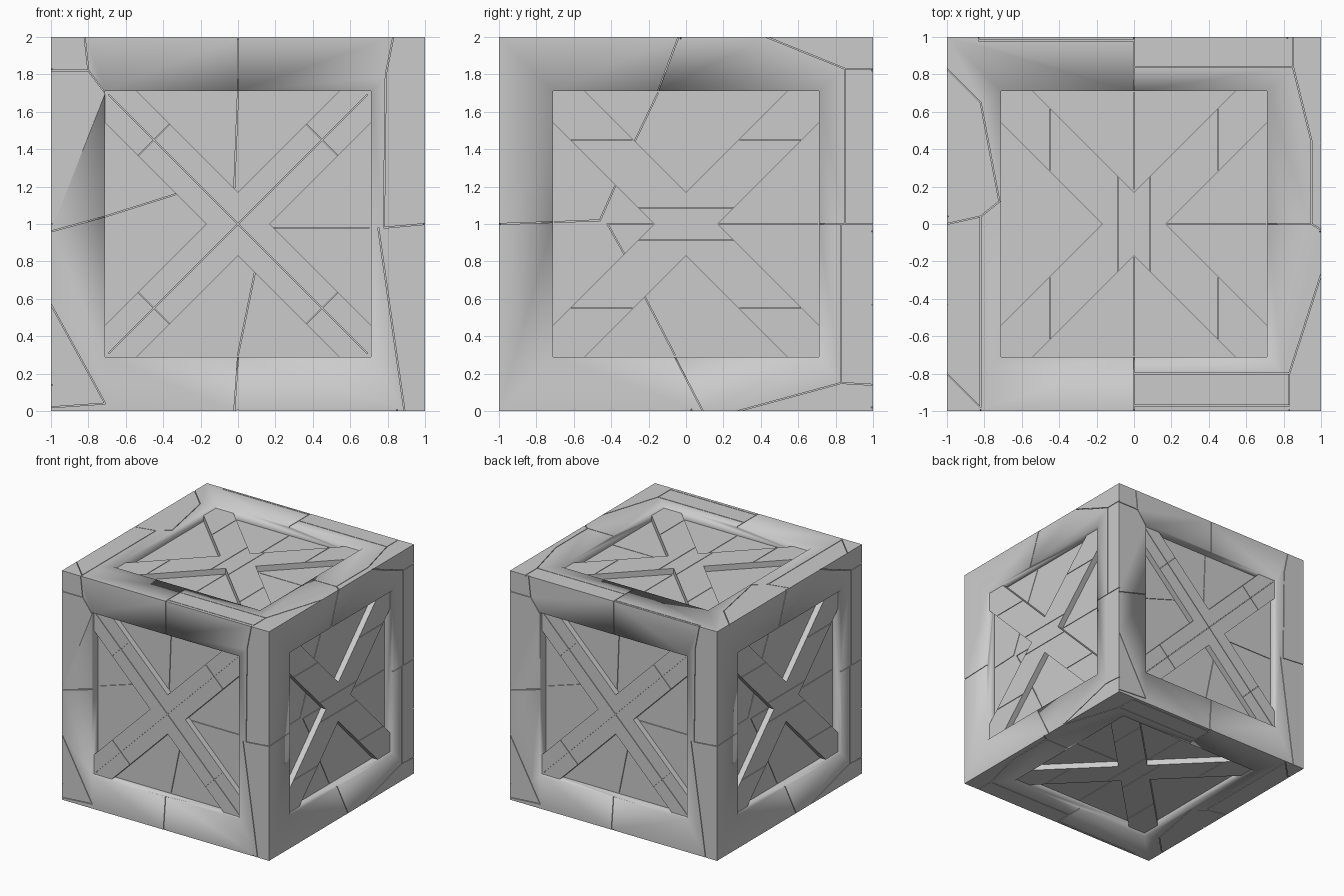
import bpy, bmesh, math
from mathutils import Matrix, Vector

if "Cube" in bpy.data.objects:
    bpy.data.objects.remove(bpy.data.objects["Cube"])

C, W = 0.71, 0.17          # opening half size, brace offset
FLOOR, BRACE = 0.08, 0.03  # depths below the outer faces
UP = Matrix.Translation((0, 0, 1))
R = Matrix.Rotation

# Local frame per side: u right, v up, w outwards
FRONT = UP @ R(math.pi / 2, 4, 'X')
SIDES = {
    "front": FRONT,
    "right": UP @ R(math.pi / 2, 4, 'Z') @ R(math.pi / 2, 4, 'X'),
    "back": UP @ R(math.pi, 4, 'Z') @ R(math.pi / 2, 4, 'X'),
    "left": UP @ R(-math.pi / 2, 4, 'Z') @ R(math.pi / 2, 4, 'X'),
    "top": UP,
    "bottom": UP @ R(math.pi, 4, 'X'),
}

# Seams in the rim and the recessed panel, as (u, v) paths
END_RIM = [[(-1, .82), (-.8, .82), (-.71, .7)], [(-.82, 1), (-.8, .82)], [(0, 1), (0, .71)],
           [(.83, 1), (.79, .8), (.78, -.02), (1, 0)], [(.75, -.02), (.89, -1)],
           [(-.02, -1), (0, -.71)], [(-1, -.04), (-.71, .04)], [(-1, -.43), (-.71, -.96), (-1, -.98)]]
END_PANEL = [[(-.71, .04), (-.33, .16)], [(0, .71), (-.02, .19)],
             [(.19, -.02), (.7, -.02)], [(0, -.7), (.09, -.26)]]
SIDE_RIM = [[(-1, 0), (-.71, .01)], [(-.04, 1), (-.15, .71)], [(.43, 1), (.85, .83), (1, .83)],
            [(.85, .83), (.85, 0)], [(.71, 0), (1, 0)], [(.83, 0), (.83, -.85), (1, -.86)],
            [(.83, -.85), (.28, -1)], [(-.06, -.71), (.09, -1)]]
SIDE_PANEL = [[(-.7, .01), (-.46, .02), (-.38, .2)], [(-.42, 0), (-.33, -.16)], [(-.42, 0), (-.18, 0)],
              [(.18, 0), (.7, 0)], [(-.15, .7), (-.28, .43)], [(-.06, -.7), (-.22, -.39)]]
TOP_RIM = [[(-1, .83), (-.82, .65), (-.72, .12), (-.82, .04), (-1, 0)], [(-.83, .98), (0, .98)],
           [(0, 1), (0, .71)], [(0, .84), (.85, .84), (.85, 1)],
           [(.85, .84), (.95, .44), (.95, 0), (1, -.03)], [(.71, 0), (.95, 0)],
           [(-.82, .04), (-.82, -.98)], [(0, -.71), (0, -1)], [(0, -.8), (.83, -.8), (1, -.27)],
           [(.83, -.8), (.83, -.97), (0, -.97)], [(-1, -.8), (-.82, -.98)]]
TOP_PANEL = [[(0, .7), (0, .19)], [(.18, 0), (.7, 0)], [(0, -.18), (0, -.7)]]

# Seams across the braces
S = (-1, 1)
END_BRACE = [[(a * .53, b * .37), (a * .37, b * .53)] for a in S for b in S]
END_BRACE += [[(-.69, -.69), (.69, .69)], [(-.69, .69), (.69, -.69)]]
SIDE_BRACE = [[(a * .29, b * .45), (a * .61, b * .45)] for a in S for b in S]
SIDE_BRACE += [[(-.25, b * .085), (.25, b * .085)] for b in S]
TOP_BRACE = [[(v, u) for u, v in path] for path in SIDE_BRACE]
SEAMS = {"front": (END_RIM, END_PANEL, END_BRACE), "back": (END_RIM, END_PANEL, END_BRACE),
         "right": (SIDE_RIM, SIDE_PANEL, SIDE_BRACE), "left": (SIDE_RIM, SIDE_PANEL, SIDE_BRACE),
         "top": (TOP_RIM, TOP_PANEL, TOP_BRACE), "bottom": (TOP_RIM, TOP_PANEL, TOP_BRACE)}


def make(name, bm):
    mesh = bpy.data.meshes.new(name)
    bm.to_mesh(mesh)
    bm.free()
    ob = bpy.data.objects.new(name, mesh)
    bpy.context.collection.objects.link(ob)
    return ob


def add_grooves(bm, paths, level, mat, width=.005, depth=.008):
    """Thin boxes along each path, used as cutters."""
    n = 0
    for path in paths:
        for p, q in zip(path, path[1:]):
            p, q = Vector(p), Vector(q)
            mid, d = (p + q) / 2, q - p
            n += 1
            m = (mat @ Matrix.Translation((mid.x, mid.y, level))
                 @ R(math.atan2(d.y, d.x), 4, 'Z')
                 @ Matrix.Diagonal((d.length + .004, width, 2 * depth + n * .0003, 1)))
            bmesh.ops.create_cube(bm, size=1, matrix=m)


def cut(ob, bm):
    cutter = make(ob.name + "_seam_cutter", bm)
    cutter.hide_render = True
    cutter.hide_set(True)
    mod = ob.modifiers.new("seams", 'BOOLEAN')
    mod.operation, mod.solver, mod.object = 'DIFFERENCE', 'EXACT', cutter
    mod.use_self = True


# Crate body: a cube with a square recess in each side
bm = bmesh.new()
bmesh.ops.create_cube(bm, size=2, matrix=UP)
panels = list(bm.faces)
bmesh.ops.inset_individual(bm, faces=panels, thickness=1 - C, use_even_offset=True)
for f in panels:
    normal = f.normal.copy()
    new = bmesh.ops.extrude_discrete_faces(bm, faces=[f])["faces"][0]
    bmesh.ops.translate(bm, verts=new.verts, vec=-normal * FLOOR)
bm.normal_update()
for f in bm.faces:
    f.smooth = True
for e in bm.edges:
    # outer corner edges and panel edges stay sharp, opening edges stay soft
    on_corner = all(sum(abs(abs(c) - 1) < .001 for c in (v.co.x, v.co.y, v.co.z - 1)) == 3
                    for v in e.verts)
    on_floor = any(max(abs(v.co.x), abs(v.co.y), abs(v.co.z - 1)) < .99 for v in e.verts)
    if on_corner or on_floor:
        e.smooth = False
body = make("crate_body", bm)
cutters = bmesh.new()
for side, mat in SIDES.items():
    rim, panel, _ = SEAMS[side]
    add_grooves(cutters, rim, 1, mat)
    add_grooves(cutters, panel, 1 - FLOOR, mat)
cut(body, cutters)

# Crossed braces in every recess
for side, mat in SIDES.items():
    bm = bmesh.new()
    outline = []
    for k in range(4):
        turn = R(k * math.pi / 2, 4, 'Z')
        outline += [turn @ Vector((u, v, 1 - FLOOR - .005))
                    for u, v in ((C, C - W), (C, C), (C - W, C), (0, W))]
    face = bm.faces.new([bm.verts.new(p) for p in outline])
    ext = bmesh.ops.extrude_face_region(bm, geom=[face])["geom"]
    tops = [g for g in ext if isinstance(g, bmesh.types.BMVert)]
    bmesh.ops.translate(bm, verts=tops, vec=(0, 0, FLOOR - BRACE + .005))
    bmesh.ops.recalc_face_normals(bm, faces=bm.faces)
    bm.transform(mat)
    brace = make(side + "_cross_brace", bm)
    cutters = bmesh.new()
    add_grooves(cutters, SEAMS[side][2], 1 - BRACE, mat)
    cut(brace, cutters)
